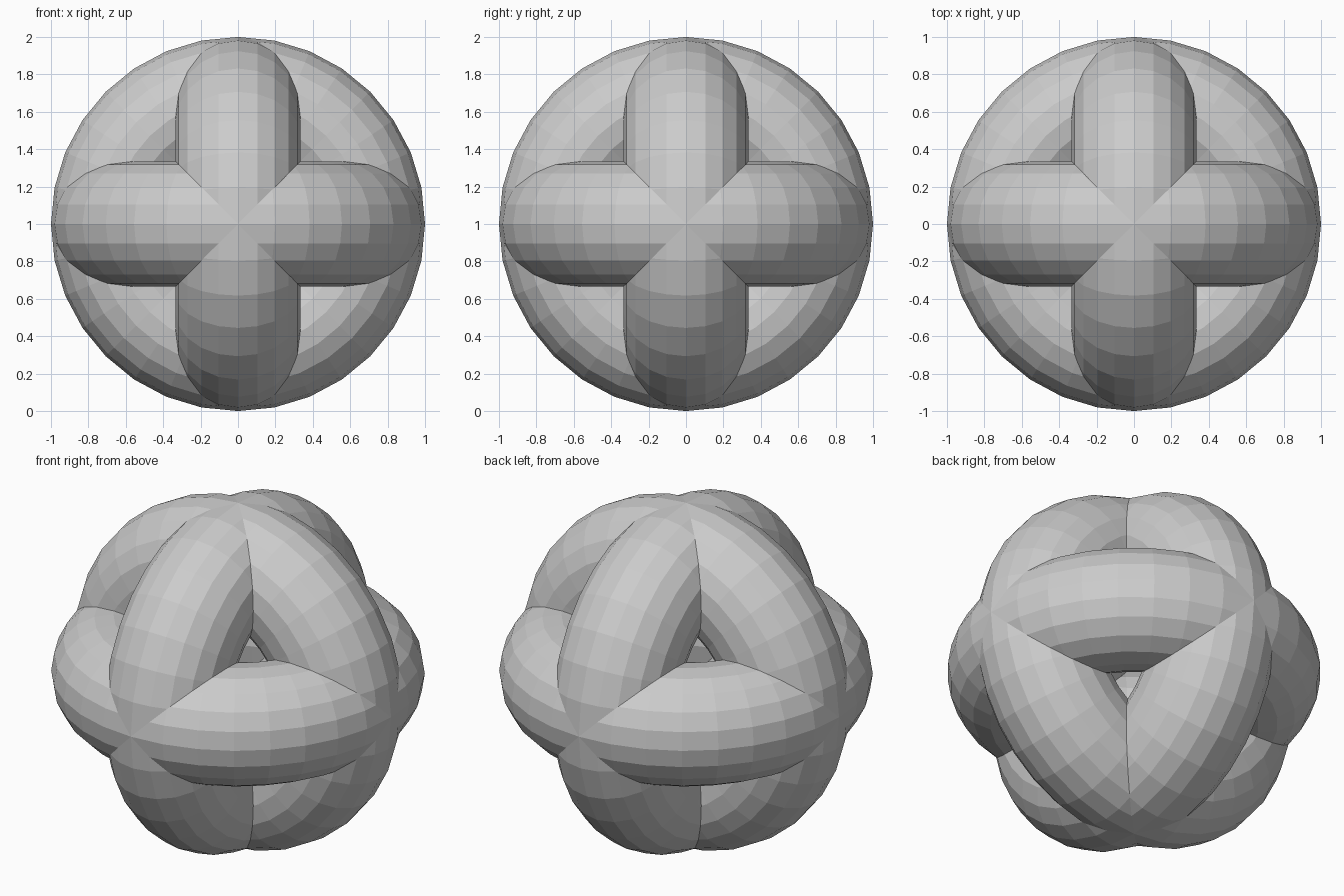
import bpy
from math import radians

if "Cube" in bpy.data.objects:
    bpy.data.objects.remove(bpy.data.objects["Cube"])

MAJOR, MINOR = 2 / 3, 1 / 3


def ring(name, rotation):
    """Flat-shaded torus centred one unit above the floor."""
    bpy.ops.mesh.primitive_torus_add(
        major_segments=32, minor_segments=20,
        major_radius=MAJOR, minor_radius=MINOR,
        location=(0, 0, 1), rotation=rotation)
    obj = bpy.context.object
    obj.name = name
    bpy.ops.object.transform_apply(location=False, rotation=True, scale=False)
    bpy.ops.object.shade_flat()
    return obj


# Three equal interlocking rings, one in each main plane
ring("horizontal_ring", (0, 0, 0))
ring("front_facing_ring", (radians(90), 0, 0))
ring("side_facing_ring", (0, radians(90), 0))
